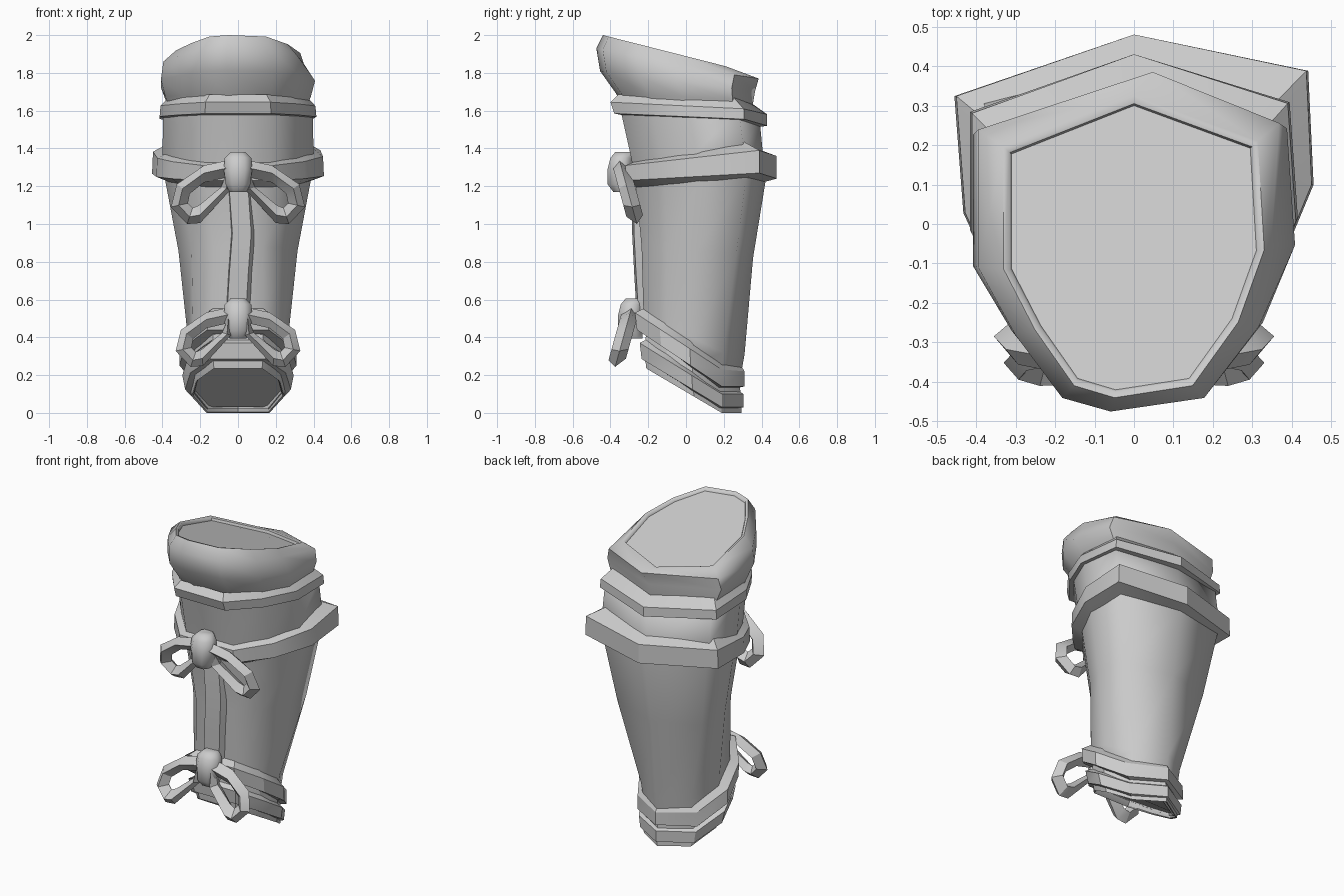
import bpy, bmesh, math

if "Cube" in bpy.data.objects:
    bpy.data.objects.remove(bpy.data.objects["Cube"])

grey = bpy.data.materials.new("warm_grey_cloth")
grey.diffuse_color = (0.6, 0.6, 0.6, 1)
grey.use_nodes = True
grey.node_tree.nodes["Principled BSDF"].inputs["Base Color"].default_value = grey.diffuse_color

# Right halves of the cross-sections, from back to front
SLEEVE = [(0, 1), (.95, .70), (1, -.02), (.78, -.55), (.42, -1)]
STRAP = [(0, 1), (.97, .77), (1, .05), (.78, -.55), (.42, -1)]
STRAP_LEFT = [(0, 1), (1, .61), (.95, -.13), (.78, -.55), (.42, -1)]
BAND_LEFT = [(0, 1), (1, .64), (1, -.10), (.78, -.55), (.42, -1)]
CUFF = [(0, 1), (.68, .58), (1, 0), (.9, -.55), (.52, -1)]
PUFF = [(0, 1), (.95, .70), (1, -.02), (.80, -.50), (.45, -.92), (-.15, -1)]
PUFF_DENT = [(.12, 1), (.93, .70), (.88, -.02), (.80, -.50), (.45, -.92), (-.15, -1)]
PUFF_LEFT = [(0, 1), (1, .66), (1, -.15), (.76, -.55), (.46, -.92)]
KNOT = [(.5, 1), (1, .4), (1, -.4), (.5, -1)]


def finish(name, bm, angle):
    bmesh.ops.recalc_face_normals(bm, faces=bm.faces)
    me = bpy.data.meshes.new(name)
    bm.to_mesh(me)
    bm.free()
    me.materials.append(grey)
    me.polygons.foreach_set("use_smooth", [True] * len(me.polygons))
    me.set_sharp_from_angle(angle=math.radians(angle))
    ob = bpy.data.objects.new(name, me)
    bpy.context.collection.objects.link(ob)
    return ob


def bridge(bm, rings, wrap=False):
    n = len(rings[0])
    pairs = list(zip(rings, rings[1:]))
    if wrap:
        pairs.append((rings[-1], rings[0]))
    for a, b in pairs:
        for i in range(n):
            j = (i + 1) % n
            bm.faces.new((a[i], a[j], b[j], b[i]))


def loft(name, half, rings, wrap=False, angle=30, left=None):
    """Each ring: half width, front y, back y, front z, side z, back z[, section]."""
    bm = bmesh.new()
    loops = []
    for w, yf, yb, zf, zs, zb, *own in rings:
        right = own[0] if own else half
        other = left or right
        full = right + [(-u, v) for u, v in reversed(other) if u]
        corner = right[1][1]
        loop = []
        for u, v in full:
            if v <= corner:
                z = zf + (zs - zf) * (v + 1) / (corner + 1)
            else:
                z = zs + (zb - zs) * (v - corner) / (1 - corner)
            loop.append(bm.verts.new((u * w, yf + (yb - yf) * (v + 1) / 2, z)))
        loops.append(loop)
    bridge(bm, loops, wrap)
    if not wrap:
        bm.faces.new(loops[0])
        bm.faces.new(loops[-1])
    return finish(name, bm, angle)


# Tapered sleeve, changing to the cuff section at the bottom
loft("sleeve", SLEEVE, [
    (.395, -.35, .39, 1.62, 1.60, 1.55),
    (.40, -.29, .41, 1.35, 1.40, 1.34),
    (.385, -.265, .42, 1.20, 1.25, 1.22),
    (.315, -.235, .355, .88, .84, .82),
    (.265, -.225, .31, .52, .32, .31, CUFF),
    (.25, -.21, .285, .40, .18, .17, CUFF)], angle=85)

# Slanted lower cuff with a shallow opening
loft("lower_cuff", CUFF, [
    (.25, -.21, .28, .44, .20, .20),
    (.26, -.22, .29, .32, .09, .09),
    (.245, -.21, .295, .235, 0, 0),
    (.237, -.20, .285, .24, .005, .005),
    (.232, -.18, .28, .265, .03, .03)])

# Bands: inner top, outer top, outer bottom, inner bottom
loft("upper_band", SLEEVE, [
    (.36, -.36, .36, 1.685, 1.67, 1.63),
    (.41, -.40, .43, 1.645, 1.61, 1.58),
    (.415, -.38, .43, 1.585, 1.555, 1.52),
    (.36, -.33, .36, 1.575, 1.545, 1.51)], wrap=True, left=BAND_LEFT)
loft("upper_strap", STRAP, [
    (.36, -.25, .37, 1.34, 1.44, 1.40),
    (.45, -.32, .48, 1.31, 1.39, 1.36),
    (.455, -.32, .48, 1.23, 1.27, 1.24),
    (.35, -.24, .37, 1.18, 1.24, 1.21)], wrap=True, left=STRAP_LEFT)
loft("lower_strap", CUFF, [
    (.24, -.21, .26, .56, .30, .30),
    (.31, -.27, .31, .53, .23, .22),
    (.31, -.26, .31, .44, .14, .14),
    (.23, -.19, .26, .41, .13, .13)], wrap=True)
loft("cuff_band", CUFF, [
    (.23, -.19, .26, .40, .13, .13),
    (.295, -.245, .305, .37, .10, .10),
    (.28, -.235, .305, .285, .03, .03),
    (.23, -.18, .26, .26, .02, .02)], wrap=True)

# Puffed cloth end with a shallow recessed cap
loft("puffed_end", PUFF, [
    (.36, -.34, .34, 1.62, 1.60, 1.56),
    (.385, -.37, .355, 1.69, 1.66, 1.64),
    (.408, -.455, .365, 1.81, 1.72, 1.70),
    (.395, -.475, .385, 1.93, 1.79, 1.77, PUFF_DENT),
    (.33, -.44, .325, 2.0, 1.835, 1.79),
    (.315, -.425, .305, 1.995, 1.83, 1.79),
    (.31, -.42, .30, 1.98, 1.815, 1.773)], angle=55, left=PUFF_LEFT)

# Overlapping flap down the front
bm = bmesh.new()
rows = []
for z, x, y in [(1.24, -.04, -.29), (.95, -.02, -.285), (.75, -.035, -.275), (.5, -.05, -.26)]:
    rows.append([bm.verts.new(p) for p in (
        (x - .02, -.18, z), (x - .01, y, z), (x + .09, y + .01, z), (x + .13, -.19, z))])
bridge(bm, rows)
bm.faces.new(rows[0])
bm.faces.new(rows[-1])
finish("front_flap", bm, 30)

# Bow loop outlines, measured from the knot centre: outer and inner corners
OUTER = [(.04, .07), (.18, .04), (.325, -.06), (.355, -.18), (.27, -.27), (.20, -.265), (.04, -.09)]
INNER = [(.07, -.025), (.18, -.05), (.255, -.11), (.265, -.16), (.24, -.185), (.205, -.17), (.09, -.075)]


def bow(name, zc, y_top, y_low, knot_y, size):
    for side, label in ((-1, "left"), (1, "right")):
        bm = bmesh.new()
        rings = []
        for (xo, zo), (xi, zi) in zip(OUTER, INNER):
            def point(t, dy):
                x, z = xo + (xi - xo) * t, zo + (zi - zo) * t
                k = (.06 - z) / .33
                return bm.verts.new((side * x * size, y_top + (y_low - y_top) * k + dy, zc + z * size))
            rings.append([point(0, 0), point(.45, -.045), point(1, 0), point(.55, .045)])
        bridge(bm, rings, wrap=True)
        finish(f"{name}_{label}_loop", bm, 30)
    # Rounded knot
    loft(name + "_knot", KNOT, [
        (w, knot_y + f, knot_y + .13, zc + z, zc + z, zc + z)
        for w, f, z in ((.04, .04, .11), (.07, .015, .08), (.075, 0, .02),
                        (.065, 0, -.06), (.045, .03, -.10))], angle=50)


bow("upper_bow", 1.27, -.35, -.26, -.415, 1)
bow("lower_bow", .495, -.29, -.375, -.36, .93)
